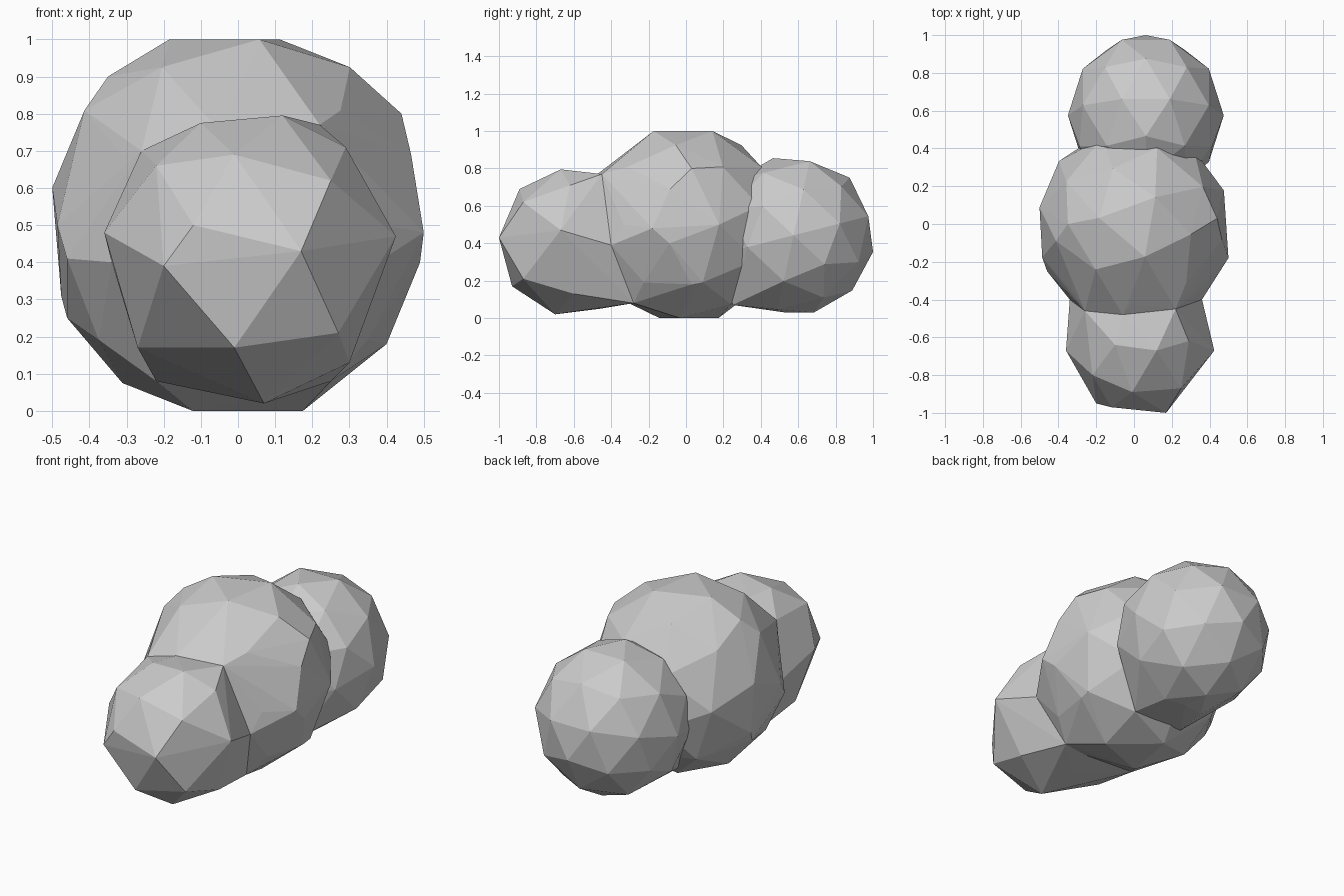
import bpy, bmesh, math
from mathutils import Matrix

if "Cube" in bpy.data.objects:
    bpy.data.objects.remove(bpy.data.objects["Cube"])


def hull(name, points):
    """Faceted solid around a set of points."""
    bm = bmesh.new()
    for p in points:
        bm.verts.new(p)
    bmesh.ops.convex_hull(bm, input=bm.verts[:])
    loose = [v for v in bm.verts if not v.link_faces]
    bmesh.ops.delete(bm, geom=loose, context='VERTS')
    bmesh.ops.recalc_face_normals(bm, faces=bm.faces[:])
    mesh = bpy.data.meshes.new(name)
    bm.to_mesh(mesh)
    bm.free()
    ob = bpy.data.objects.new(name, mesh)
    bpy.context.collection.objects.link(ob)
    return ob


def ball(lo, hi, tilt, spin):
    """Points of a turned icosphere fitted to a bounding box."""
    bm = bmesh.new()
    bmesh.ops.create_icosphere(bm, subdivisions=2, radius=1)
    rot = Matrix.Rotation(math.radians(spin), 3, 'Z') @ Matrix.Rotation(math.radians(tilt), 3, 'Y')
    pts = [rot @ v.co for v in bm.verts]
    bm.free()
    mn = [min(p[i] for p in pts) for i in range(3)]
    mx = [max(p[i] for p in pts) for i in range(3)]
    return [[lo[i] + (p[i] - mn[i]) / (mx[i] - mn[i]) * (hi[i] - lo[i])
             for i in range(3)] for p in pts]


# seam where the front puff meets the middle one
seam = [(-0.26, -0.46, 0.70), (-0.06, -0.48, 0.765), (0.22, -0.45, 0.77),
        (0.36, -0.40, 0.39), (0.25, -0.28, 0.08), (-0.22, -0.28, 0.08),
        (-0.34, -0.40, 0.40)]

# large middle puff, a facet facing straight up, with a few bulging corners
bulges = [(0.44, 0.03, 0.80), (-0.35, 0, 0.90), (-0.46, 0.05, 0.25),
          (-0.46, -0.25, 0.41), (0.50, -0.18, 0.48), (0.40, 0.03, 0.18)]
cloud = hull("cloud", ball((-0.5, -0.51, 0), (0.49, 0.51, 1.0), 37.4, -10) + seam + bulges)

# small front puff, coarser and less regular
front = hull("front_puff", seam + [
    (0.17, -1.0, 0.43), (-0.12, -0.97, 0.50), (-0.20, -0.95, 0.39),
    (-0.01, -0.93, 0.17), (0.27, -0.87, 0.21), (0.25, -0.87, 0.62),
    (-0.01, -0.89, 0.69), (-0.22, -0.80, 0.66), (0.12, -0.67, 0.795),
    (-0.10, -0.64, 0.775), (0.29, -0.62, 0.71), (0.425, -0.67, 0.47),
    (-0.36, -0.67, 0.48), (-0.27, -0.62, 0.17), (0.30, -0.60, 0.13),
    (0.07, -0.70, 0.02), (0.05, -0.46, 0.05), (0, -0.2, 0.4)])

# small back puff, bridged to the middle along the underside
back = hull("back_puff", ball((-0.35, 0.15, 0.03), (0.475, 1.0, 0.855), 102, 90)
            + [(-0.12, 0.25, 0.07), (0.20, 0.25, 0.07), (0.08, 0.53, 0.03)])

# merge the puffs into one shell
for ob in (front, back):
    mod = cloud.modifiers.new("merge_" + ob.name, 'BOOLEAN')
    mod.operation = 'UNION'
    mod.solver = 'EXACT'
    mod.object = ob
bpy.context.view_layer.objects.active = cloud
for mod in list(cloud.modifiers):
    bpy.ops.object.modifier_apply(modifier=mod.name)
for ob in (front, back):
    bpy.data.objects.remove(ob, do_unlink=True)
